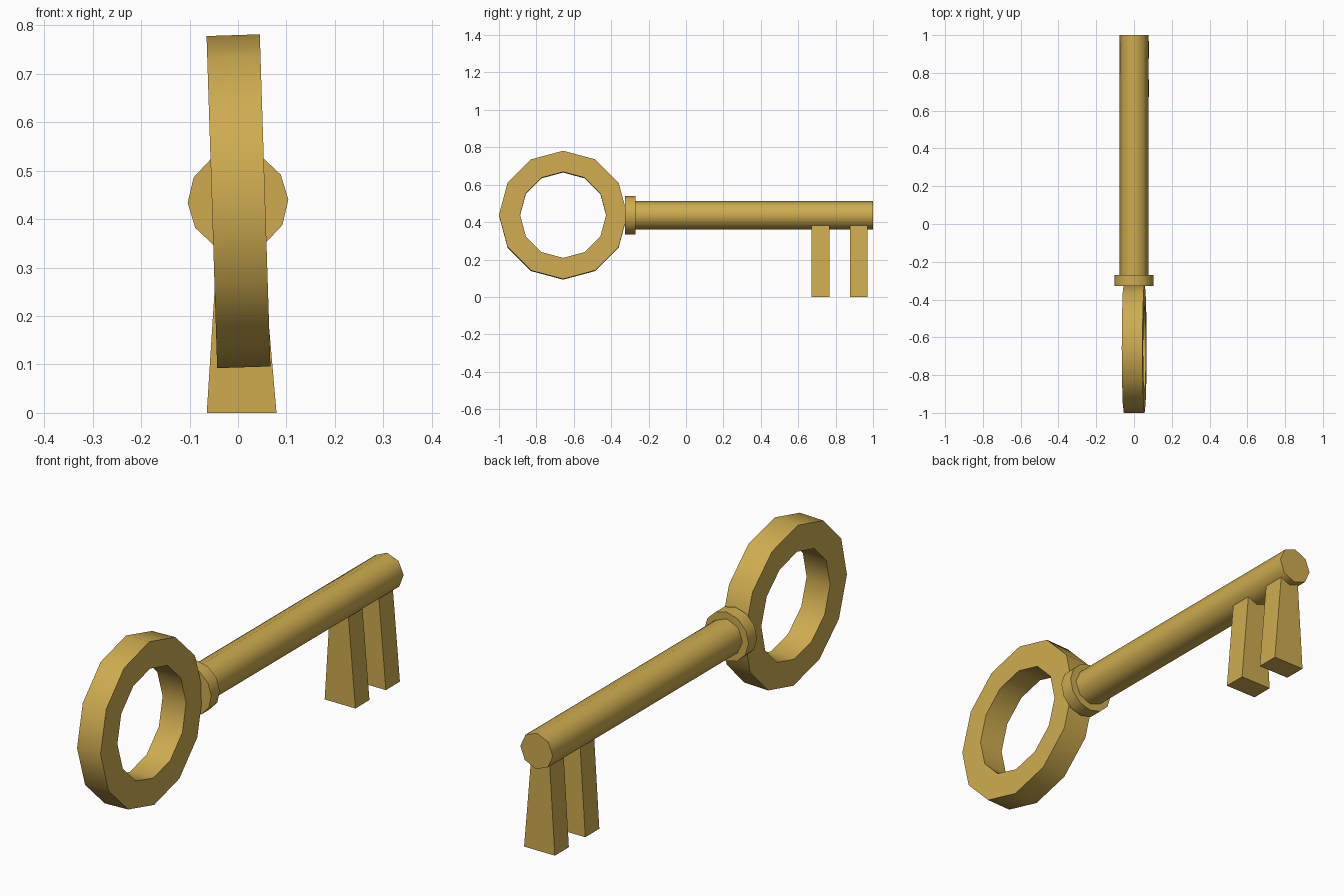
import bpy, bmesh, math
from mathutils import Matrix

if "Cube" in bpy.data.objects:
    bpy.data.objects.remove(bpy.data.objects["Cube"])

AXIS_Z = 0.437      # height of the shaft and ring centre
TILT = -0.032       # slight roll about the long axis

brass = bpy.data.materials.new("brass")
brass.diffuse_color = (0.62, 0.41, 0.08, 1)
brass.use_nodes = True
brass.node_tree.nodes["Principled BSDF"].inputs["Base Color"].default_value = brass.diffuse_color


def finish(bm, name, smooth=True):
    bmesh.ops.recalc_face_normals(bm, faces=bm.faces)
    mesh = bpy.data.meshes.new(name)
    bm.to_mesh(mesh)
    bm.free()
    mesh.materials.append(brass)
    if smooth:
        for p in mesh.polygons:
            p.use_smooth = True
        mesh.set_sharp_from_angle(angle=math.radians(50))
    obj = bpy.data.objects.new(name, mesh)
    bpy.context.collection.objects.link(obj)
    return obj


def rod(name, radius, sides, y0, y1):
    """Capped prism along y with a vertex on the +x axis."""
    bm = bmesh.new()
    ring = [bm.verts.new((radius * math.cos(2 * math.pi * i / sides), y0,
                          radius * math.sin(2 * math.pi * i / sides)))
            for i in range(sides)]
    face = bm.faces.new(ring)
    ext = bmesh.ops.extrude_face_region(bm, geom=[face], use_keep_orig=True)
    top = [g for g in ext["geom"] if isinstance(g, bmesh.types.BMVert)]
    bmesh.ops.translate(bm, verts=top, vec=(0, y1 - y0, 0))
    obj = finish(bm, name)
    obj.location.z = AXIS_Z
    obj.rotation_euler.y = TILT
    return obj


# Shaft and collar
rod("shaft", 0.076, 8, -0.31, 1.0)
rod("collar", 0.104, 12, -0.327, -0.27)

# Ring handle: rectangular section spun in 12 steps
bm = bmesh.new()
section = [bm.verts.new((x, r, 0)) for x, r in
           [(-0.055, 0.23), (0.055, 0.23), (0.055, 0.343), (-0.055, 0.343)]]
edges = [bm.edges.new((section[i], section[(i + 1) % 4])) for i in range(4)]
bmesh.ops.spin(bm, geom=section + edges, cent=(0, 0, 0), axis=(1, 0, 0),
               angle=2 * math.pi, steps=12)
bmesh.ops.remove_doubles(bm, verts=bm.verts, dist=1e-4)
ring = finish(bm, "ring_handle")
ring.location = (0.001, -0.657, AXIS_Z)
ring.rotation_euler.y = TILT

# Two teeth, flaring towards the bottom
for name, y0, y1 in [("inner_tooth", 0.672, 0.766), ("outer_tooth", 0.876, 0.97)]:
    bm = bmesh.new()
    bmesh.ops.create_cube(bm, size=1)
    for v in bm.verts:
        upper = v.co.z > 0
        half = 0.042 if upper else 0.072
        middle = 0.003 if upper else 0.0075
        v.co = (middle + math.copysign(half, v.co.x),
                y1 if v.co.y > 0 else y0,
                0.40 if upper else 0.0)
    finish(bm, name, smooth=False)
